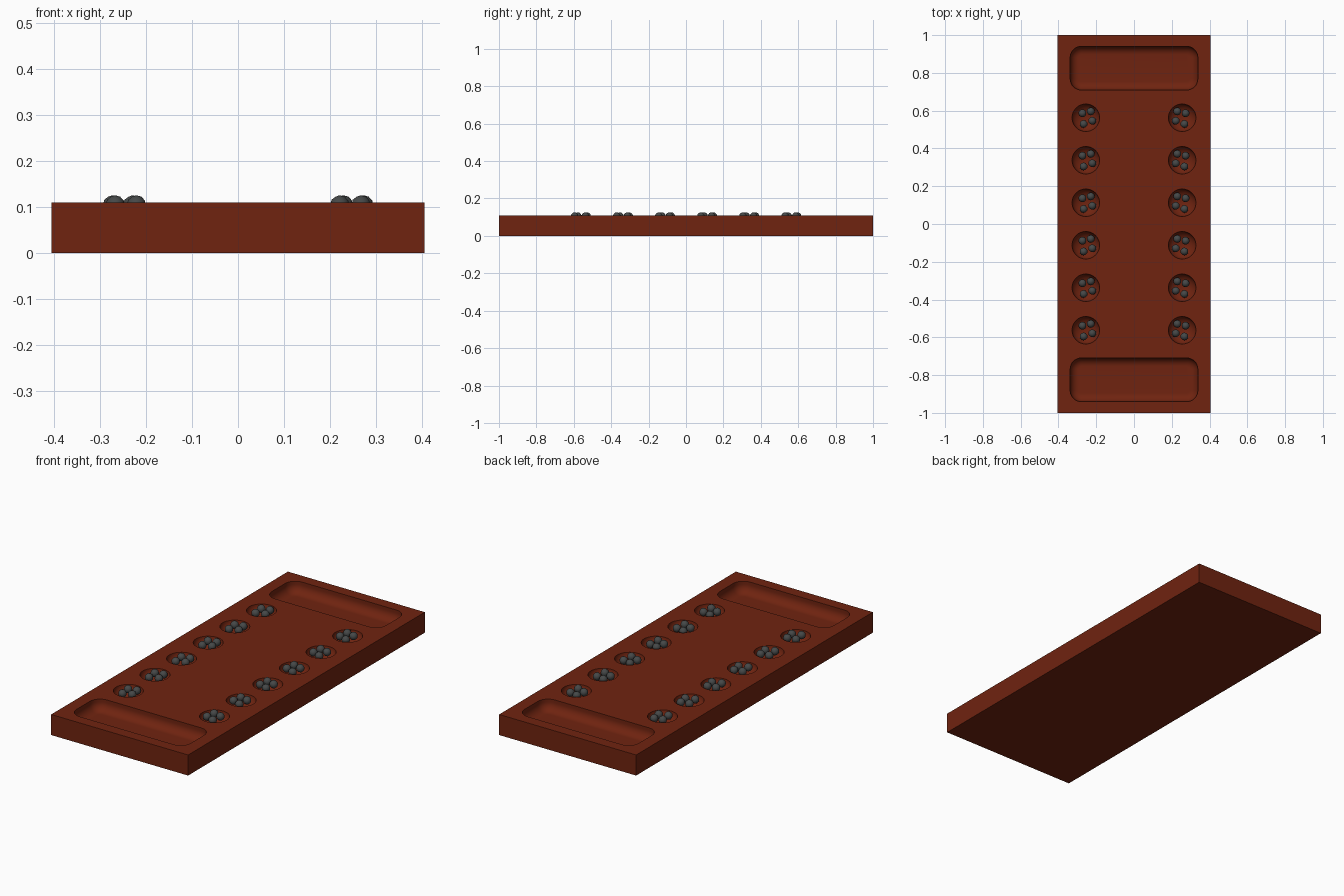
import bpy, bmesh, math
from mathutils import Matrix

if "Cube" in bpy.data.objects:
    bpy.data.objects.remove(bpy.data.objects["Cube"])

TOP = 0.11


def material(name, rgb):
    m = bpy.data.materials.new(name)
    m.diffuse_color = (*rgb, 1)
    m.use_nodes = True
    m.node_tree.nodes["Principled BSDF"].inputs["Base Color"].default_value = m.diffuse_color
    return m


wood = material("red_brown_wood", (0.16, 0.017, 0.005))
stone = material("dark_grey_stone", (0.06, 0.065, 0.065))


def finish(name, bm, mat):
    me = bpy.data.meshes.new(name)
    bm.to_mesh(me)
    bm.free()
    ob = bpy.data.objects.new(name, me)
    bpy.context.collection.objects.link(ob)
    me.materials.append(mat)
    return ob


def hollow(bm, cx, cy, hx, hy, corner, curve, depth, end, seg):
    """Solid tray shape: rounded-rectangle rings that curve inward with depth."""
    steps = 10
    rings = [(0, TOP + 0.05)]
    for i in range(steps + 1):
        t = math.radians(end) * i / steps
        straight = max(depth - curve, 0) if hx != hy else 0
        z = TOP - straight - (depth - straight) * math.sin(t)
        rings.append((curve * (1 - math.cos(t)), z))
    loops = []
    for inset, z in rings:
        c = max(corner - inset, 0.003)
        loop = []
        for q, (sx, sy) in enumerate([(1, 1), (-1, 1), (-1, -1), (1, -1)]):
            for k in range(seg + 1):
                a = math.pi / 2 * (q + k / seg)
                loop.append(bm.verts.new((cx + sx * (hx - inset - c) + c * math.cos(a),
                                          cy + sy * (hy - inset - c) + c * math.sin(a), z)))
        loops.append(loop)
    n = len(loops[0])
    for a, b in zip(loops, loops[1:]):
        for i in range(n):
            j = (i + 1) % n
            bm.faces.new((a[i], a[j], b[j], b[i]))
    bm.faces.new(loops[0])
    bm.faces.new(loops[-1])


# Board slab
bm = bmesh.new()
bmesh.ops.create_cube(bm, size=1, matrix=Matrix.Translation((0, 0, TOP / 2))
                      @ Matrix.Diagonal((0.81, 2.0, TOP, 1)))
board = finish("board", bm, wood)

# Cutter with two end stores and twelve round pits
pit_ys = [-0.5625 + 0.225 * i for i in range(6)]
bm = bmesh.new()
for s in (-1, 1):
    hollow(bm, 0, s * 0.825, 0.338, 0.116, 0.06, 0.045, 0.06, 90, 8)
    for y in pit_ys:
        hollow(bm, s * 0.255, y, 0.073, 0.073, 0.073, 0.073, 0.05, 84, 8)
bmesh.ops.remove_doubles(bm, verts=bm.verts, dist=1e-5)
bmesh.ops.recalc_face_normals(bm, faces=bm.faces)
cutter = finish("hollow_cutter", bm, wood)
cutter.hide_render = True

mod = board.modifiers.new("hollows", "BOOLEAN")
mod.operation = "DIFFERENCE"
mod.solver = "EXACT"
mod.object = cutter
bpy.context.view_layer.objects.active = board
board.select_set(True)
bpy.ops.object.modifier_apply(modifier=mod.name)
bpy.data.objects.remove(cutter)
bpy.ops.object.shade_smooth_by_angle(angle=math.radians(30))

# Four stones in every pit, mirrored left to right
offsets = [(-0.018, 0.024), (0.026, 0.034), (0.034, -0.016), (-0.012, -0.033)]
for side, s in (("left", 1), ("right", -1)):
    for i, y in enumerate(pit_ys):
        bm = bmesh.new()
        for ox, oy in offsets:
            bmesh.ops.create_icosphere(bm, subdivisions=2, radius=0.021,
                                       matrix=Matrix.Translation((s * (-0.255 + ox), y + oy, 0.105)))
        for f in bm.faces:
            f.smooth = True
        finish(f"{side}_stones_{i + 1}", bm, stone)
